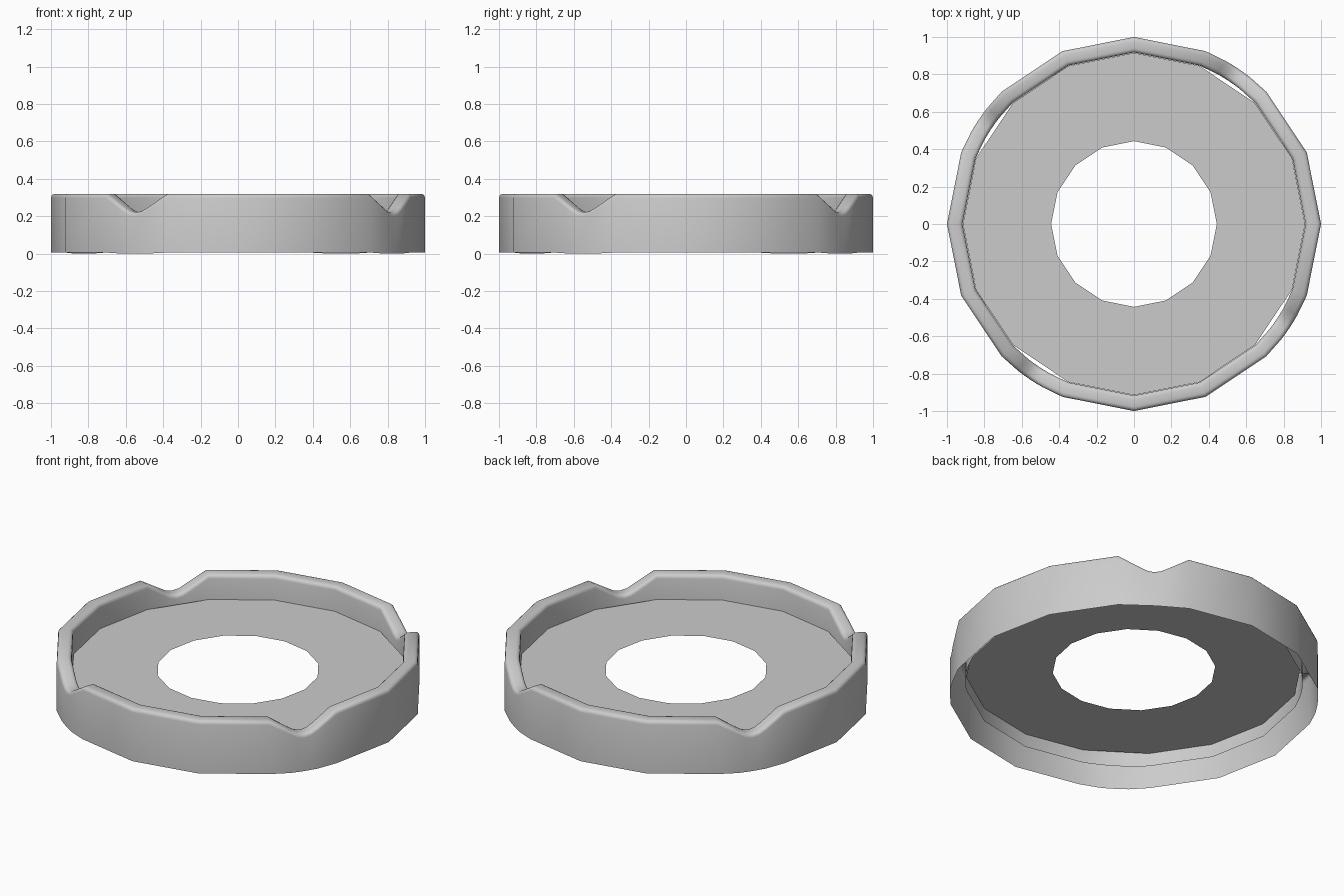
import bpy
import bmesh
from math import sin, cos, pi, radians

old = bpy.data.objects.get("Cube")
if old:
    bpy.data.objects.remove(old, do_unlink=True)

SIDES = 16
STEP = 2 * pi / SIDES
OUTER, INNER = 1.0, 0.917
TOP, FLOOR_Z, SKIRT_Z = 0.32, 0.173, 0.095
ROUND = 0.022

grey = bpy.data.materials.new("light_grey")
grey.use_nodes = True
colour = (0.6, 0.6, 0.6, 1)
grey.diffuse_color = colour
grey.node_tree.nodes["Principled BSDF"].inputs["Base Color"].default_value = colour


def add_object(name, bm):
    mesh = bpy.data.meshes.new(name)
    bm.to_mesh(mesh)
    bm.free()
    mesh.materials.append(grey)
    obj = bpy.data.objects.new(name, mesh)
    bpy.context.collection.objects.link(obj)
    return obj


def bridge(bm, a, b):
    """Join two closed rows of vertices with quads."""
    for i in range(len(a)):
        k = (i + 1) % len(a)
        bm.faces.new((a[i], a[k], b[k], b[i]))


# Stations round the rim: (angle, drop of the rim, bottom height)
notch = [(0.3, 0.071), (0.4, 0.092), (0.5, 0.1), (0.6, 0.092), (0.7, 0.071)]
stations = []
for i in range(SIDES):
    stations.append((i * STEP, 0, 0.006))
    if i % 4 == 2:  # one rounded notch per quarter
        stations += [((i + t) * STEP, drop, 0) for t, drop in notch]

# Rim cross-section above the skirts: outer round, flat top, inner round
arc = [radians(a) for a in (0, 30, 60, 90)]
lip = [(OUTER - ROUND * (1 - cos(a)), TOP - ROUND * (1 - sin(a))) for a in arc]
lip += [(INNER + ROUND * (1 - cos(a)), TOP - ROUND * (1 - sin(a))) for a in reversed(arc)]

# Wall: open underneath, with a short inner skirt
bm = bmesh.new()
rows = [[bm.verts.new((OUTER * cos(a), OUTER * sin(a), low)) for a, d, low in stations]]
for r, z in lip:
    rows.append([bm.verts.new((r * cos(a), r * sin(a), z - d)) for a, d, low in stations])
rows.append([bm.verts.new((INNER * cos(a), INNER * sin(a), SKIRT_Z)) for a, d, low in stations])
for lower, upper in zip(rows, rows[1:]):
    bridge(bm, lower, upper)
wall = add_object("notched_wall", bm)

# Floor: thin flat ring with a round opening
bm = bmesh.new()
rings = [[bm.verts.new((r * cos(i * STEP), r * sin(i * STEP), FLOOR_Z)) for i in range(SIDES)]
         for r in (0.915, 0.443)]
bridge(bm, rings[0], rings[1])
add_object("floor_ring", bm)

bpy.ops.object.select_all(action="DESELECT")
wall.select_set(True)
bpy.context.view_layer.objects.active = wall
bpy.ops.object.shade_smooth_by_angle(angle=radians(60))
